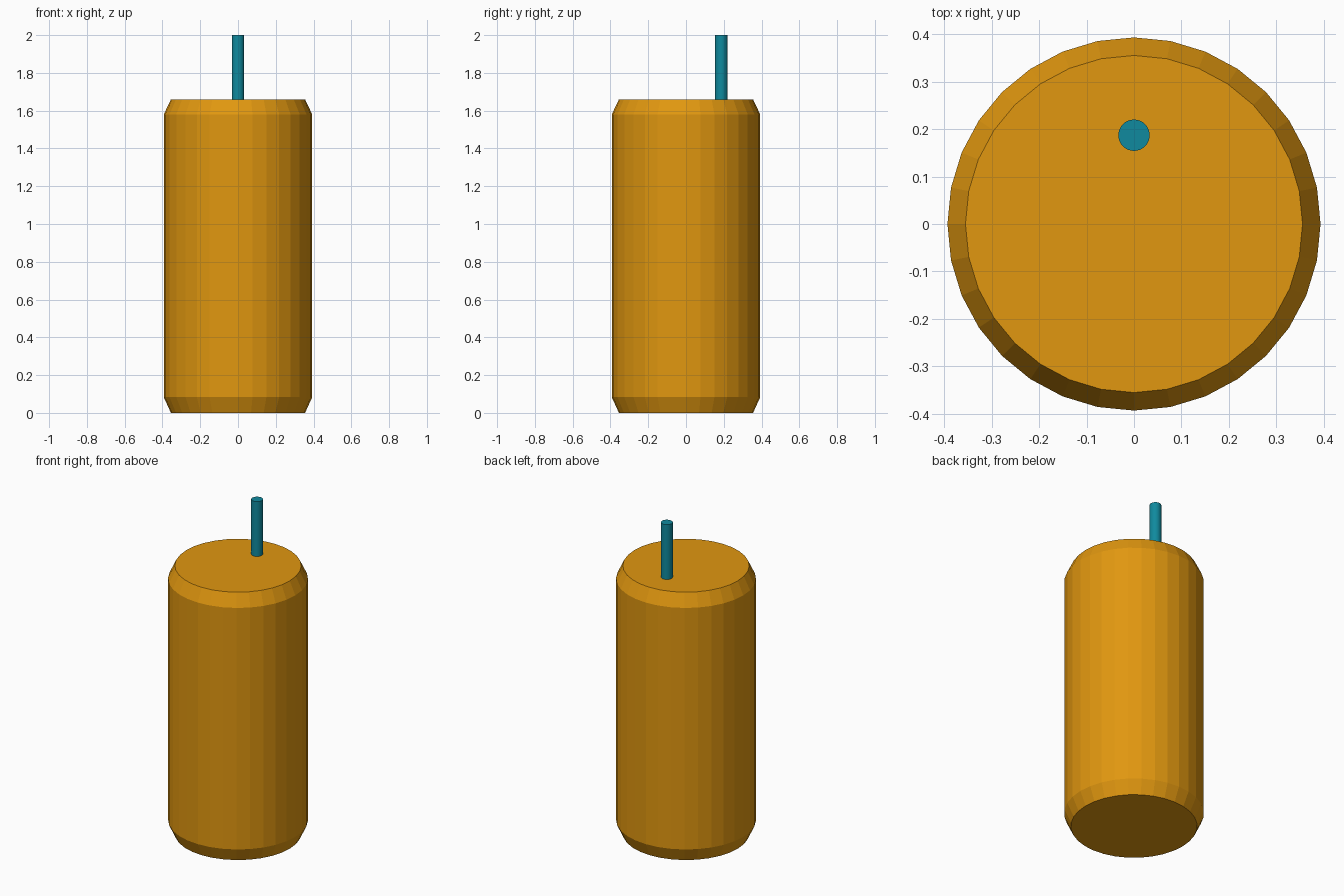
import bpy
import bmesh
import math

cube = bpy.data.objects.get("Cube")
if cube:
    bpy.data.objects.remove(cube, do_unlink=True)

SIDES = 32


def make_material(name, color):
    mat = bpy.data.materials.new(name)
    mat.use_nodes = True
    mat.diffuse_color = color
    mat.node_tree.nodes["Principled BSDF"].inputs["Base Color"].default_value = color
    return mat


def make_turned(name, profile, mat, location=(0, 0, 0)):
    """Closed solid of revolution from (radius, height) pairs, bottom to top."""
    bm = bmesh.new()
    rings = []
    for radius, z in profile:
        ring = []
        for i in range(SIDES):
            a = math.tau * i / SIDES
            ring.append(bm.verts.new((radius * math.cos(a), radius * math.sin(a), z)))
        rings.append(ring)
    for low, high in zip(rings, rings[1:]):
        for i in range(SIDES):
            j = (i + 1) % SIDES
            bm.faces.new((low[i], low[j], high[j], high[i]))
    bm.faces.new(rings[0][::-1])
    bm.faces.new(rings[-1])
    mesh = bpy.data.meshes.new(name)
    bm.to_mesh(mesh)
    bm.free()
    mesh.materials.append(mat)
    obj = bpy.data.objects.new(name, mesh)
    obj.location = location
    bpy.context.collection.objects.link(obj)
    return obj


orange = make_material("amber orange", (0.75, 0.31, 0.005, 1))
teal = make_material("teal", (0.005, 0.254, 0.342, 1))

# Cylinder body with chamfered ends
make_turned("body", [(0.355, 0), (0.393, 0.083), (0.393, 1.58), (0.355, 1.66)], orange)

# Thin pin standing off-centre toward the back of the top face
pin = make_turned("pin", [(0.033, 1.64), (0.033, 2.0)], teal, (0, 0.187, 0))
bpy.context.view_layer.objects.active = pin
pin.select_set(True)
bpy.ops.object.shade_smooth_by_angle(angle=math.radians(30))
